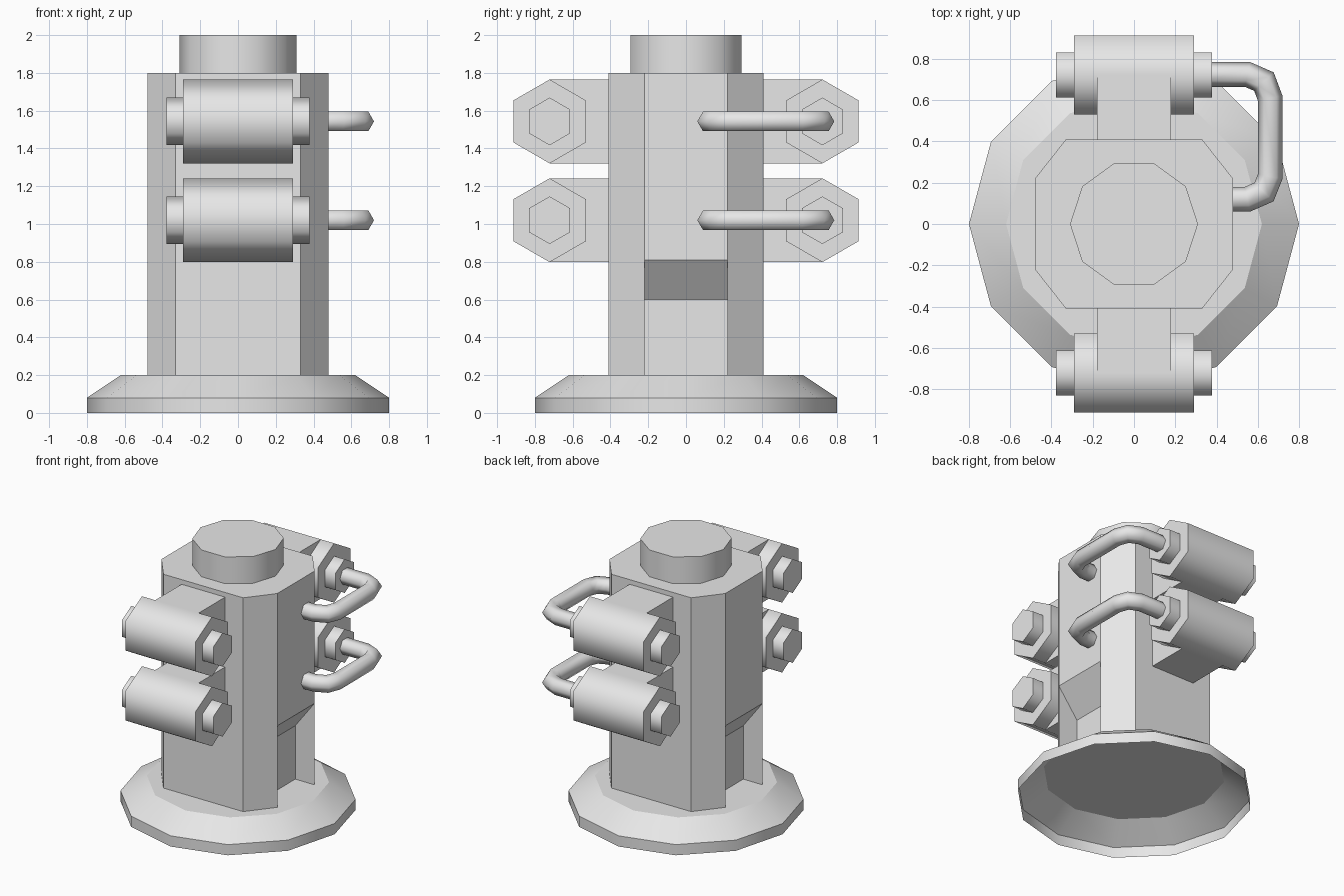
import bpy, bmesh, math
from mathutils import Vector, Matrix

if "Cube" in bpy.data.objects:
    bpy.data.objects.remove(bpy.data.objects["Cube"], do_unlink=True)

grey = bpy.data.materials.new("plain grey")
grey.use_nodes = True
grey.diffuse_color = (0.8, 0.8, 0.8, 1)
grey.node_tree.nodes["Principled BSDF"].inputs["Base Color"].default_value = (0.8, 0.8, 0.8, 1)


def finish(name, bm, smooth_angle=0):
    """Turn a bmesh into an object, smoothing edges flatter than the angle."""
    bmesh.ops.recalc_face_normals(bm, faces=bm.faces)
    limit = math.radians(smooth_angle)
    for face in bm.faces:
        face.smooth = smooth_angle > 0
    for edge in bm.edges:
        edge.smooth = edge.calc_face_angle(0) < limit
    mesh = bpy.data.meshes.new(name)
    bm.to_mesh(mesh)
    bm.free()
    mesh.materials.append(grey)
    obj = bpy.data.objects.new(name, mesh)
    bpy.context.collection.objects.link(obj)
    return obj


def loft(name, rings, smooth_angle=0, open_start=False):
    """Skin a list of equal-sized point rings and cap the ends."""
    bm = bmesh.new()
    loops = [[bm.verts.new(p) for p in ring] for ring in rings]
    n = len(loops[0])
    for a, b in zip(loops, loops[1:]):
        for i in range(n):
            j = (i + 1) % n
            bm.faces.new((a[i], a[j], b[j], b[i]))
    bm.faces.new(loops[-1])
    if not open_start:
        bm.faces.new(loops[0][::-1])
    return finish(name, bm, smooth_angle)


def circle(sides, radius, z):
    return [Vector((radius * math.cos(math.tau * i / sides),
                    radius * math.sin(math.tau * i / sides), z)) for i in range(sides)]


def hex_bar(name, radius, half_length, y, z):
    """Hexagonal bar along x with corners at top and bottom."""
    place = Matrix.Translation((0, y, z)) @ Matrix.Rotation(math.pi / 2, 4, 'Y')
    rings = [[place @ p for p in circle(6, radius, h)] for h in (-half_length, half_length)]
    return loft(name, rings, 65)


def box(name, low, high):
    rings = [[(low[0], low[1], z), (high[0], low[1], z),
              (high[0], high[1], z), (low[0], high[1], z)] for z in (low[2], high[2])]
    return loft(name, rings)


def pipe(name, path, radius):
    """Six-sided tube along a level path, mitred at every bend."""
    rings = []
    for i, p in enumerate(path):
        before = (p - path[max(i - 1, 0)]).normalized()
        after = (path[min(i + 1, len(path) - 1)] - p).normalized()
        tangent = (before + after).normalized()
        side = tangent.cross(Vector((0, 0, 1)))
        mitre = 1 / max(tangent.dot(after), tangent.dot(before))
        rings.append([p + side * c.x * mitre + Vector((0, 0, c.y))
                      for c in circle(6, radius, 0)])
    return loft(name, rings, 65)


# Hollow flared base and the round top cap
loft("base_flange", [circle(12, 0.8, 0), circle(12, 0.8, 0.08), circle(12, 0.62, 0.2)],
     33, open_start=True)
loft("top_cap", [circle(10, 0.31, 1.8), circle(10, 0.31, 2.0)], 40)

# Eight-sided column
quarter = [(0.48, 0.22), (0.33, 0.41)]
half = quarter + [(-x, y) for x, y in reversed(quarter)]
outline = half + [(-x, -y) for x, y in half]
column = loft("column", [[(x, y, z) for x, y in outline] for z in (0.2, 1.8)])

# Sloped recess low on each side of the column
recess = [(0.32, 0.1), (0.32, 0.6), (0.56, 0.915), (0.56, 0.1)]
for side in (-1, 1):
    cutter = loft("recess_cutter", [[(side * x, y, z) for x, z in recess] for y in (-0.22, 0.22)])
    cutter.hide_render = True
    cut = column.modifiers.new("recess", 'BOOLEAN')
    cut.operation = 'DIFFERENCE'
    cut.solver = 'EXACT'
    cut.object = cutter
    bpy.context.view_layer.objects.active = column
    bpy.ops.object.modifier_apply(modifier=cut.name)
    bpy.data.objects.remove(cutter, do_unlink=True)

# Two levels of hinge barrels front and back, with pipes on the left
bend = [(0.36, 0.725), (0.55, 0.725), (0.63, 0.69), (0.66, 0.61),
        (0.66, 0.23), (0.63, 0.155), (0.55, 0.12), (0.44, 0.12)]
for level, z in (("lower", 1.02), ("upper", 1.543)):
    for end, s in (("front", -1), ("back", 1)):
        tag = f"{level}_{end}"
        hex_bar(tag + "_barrel", 0.222, 0.29, s * 0.722, z)
        hex_bar(tag + "_pin", 0.126, 0.378, s * 0.722, z)
        y0, y1 = sorted((s * 0.4, s * 0.722))
        box(tag + "_bracket", (-0.18, y0, z - 0.222), (0.18, y1, z + 0.222))
    pipe(level + "_pipe", [Vector((x, y, z)) for x, y in bend], 0.06)
